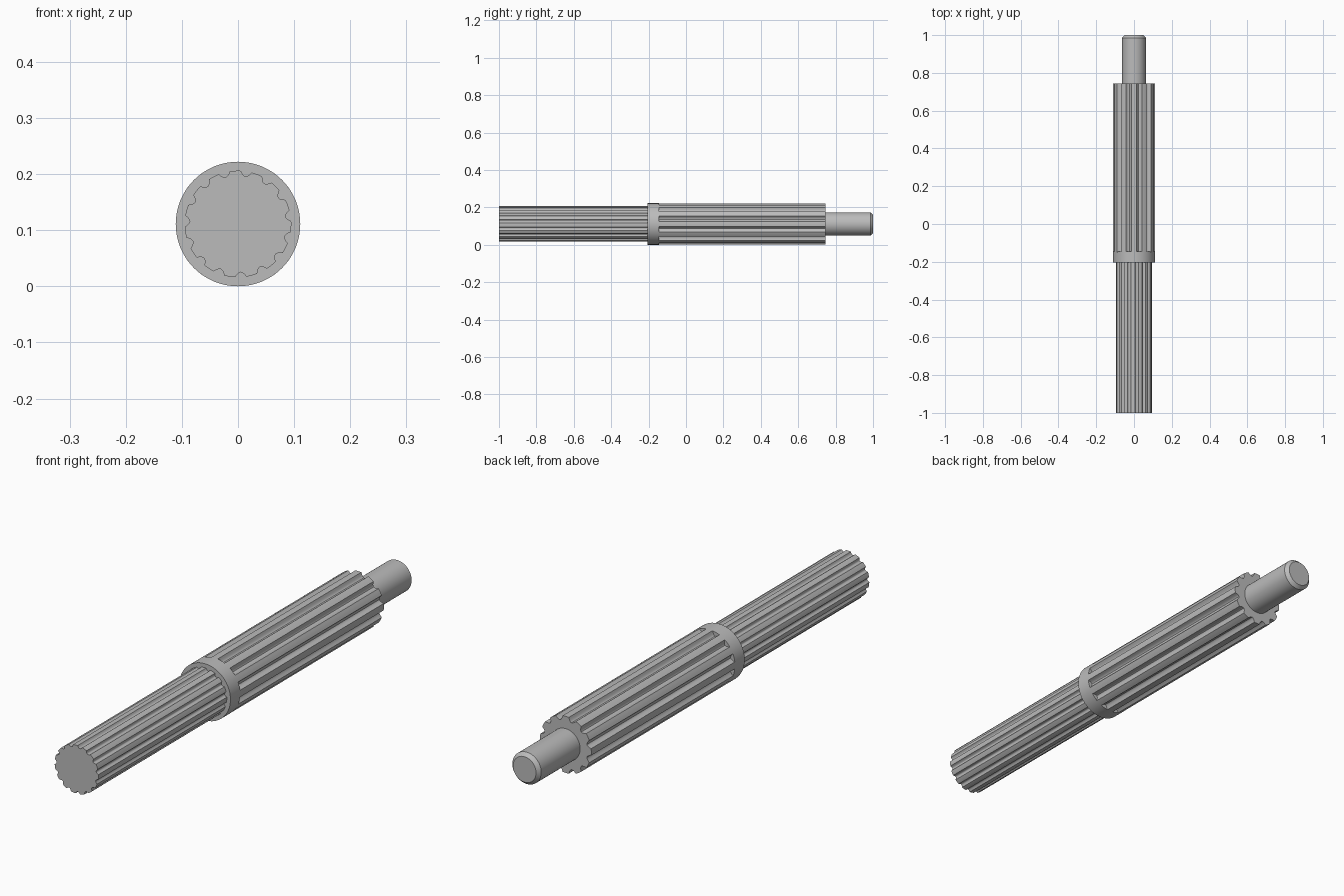
import bpy, bmesh, math

if "Cube" in bpy.data.objects:
    bpy.data.objects.remove(bpy.data.objects["Cube"])

CZ = 0.111  # height of the shaft axis

steel = bpy.data.materials.new("steel_grey")
steel.diffuse_color = (0.5, 0.5, 0.5, 1)
steel.use_nodes = True
steel.node_tree.nodes["Principled BSDF"].inputs["Base Color"].default_value = steel.diffuse_color


def circle(r, n=64):
    return [(r * math.cos(2 * math.pi * i / n), r * math.sin(2 * math.pi * i / n))
            for i in range(n)]


def spline(r, depth, teeth, land, phase, steps=8):
    """Toothed outline: round lands with concave grooves between them."""
    pts = []
    pitch = 2 * math.pi / teeth
    for k in range(teeth):
        start = math.radians(phase) + (k - land / 2) * pitch
        for i in range(3):                      # land on the outer radius
            a = start + land * pitch * i / 3
            pts.append((r * math.cos(a), r * math.sin(a)))
        for i in range(steps):                  # scooped groove
            t = i / steps
            a = start + pitch * (land + (1 - land) * t)
            q = r - depth * math.sin(math.pi * t) ** 0.8
            pts.append((q * math.cos(a), q * math.sin(a)))
    return pts


def loft(name, sections):
    """Skin a list of (y, outline) sections and cap both ends."""
    bm = bmesh.new()
    rings = [[bm.verts.new((x, y, z + CZ)) for x, z in pts] for y, pts in sections]
    n = len(rings[0])
    for a, b in zip(rings, rings[1:]):
        for i in range(n):
            j = (i + 1) % n
            bm.faces.new((a[i], a[j], b[j], b[i]))
    bm.faces.new(rings[0])
    bm.faces.new(rings[-1][::-1])
    bmesh.ops.recalc_face_normals(bm, faces=bm.faces)
    me = bpy.data.meshes.new(name)
    bm.to_mesh(me)
    bm.free()
    me.materials.append(steel)
    ob = bpy.data.objects.new(name, me)
    bpy.context.collection.objects.link(ob)
    bpy.ops.object.select_all(action='DESELECT')
    ob.select_set(True)
    bpy.context.view_layer.objects.active = ob
    bpy.ops.object.shade_smooth_by_angle(angle=math.radians(28))
    return ob


# Fine-toothed front shaft
front = spline(0.095, 0.009, 15, 0.5, 93)
loft("front_spline", [(-1.0, front), (-0.2, front)])

# Plain collar between the two toothed sections
loft("collar", [(-0.205, circle(0.111)), (-0.145, circle(0.111))])

# Coarse-toothed rear shaft
rear = spline(0.111, 0.016, 12, 0.46, 90)
loft("rear_spline", [(-0.15, rear), (0.745, rear)])

# End pin with a chamfered tip
loft("end_pin", [(0.73, circle(0.0625)), (0.986, circle(0.0625)), (1.0, circle(0.05))])
